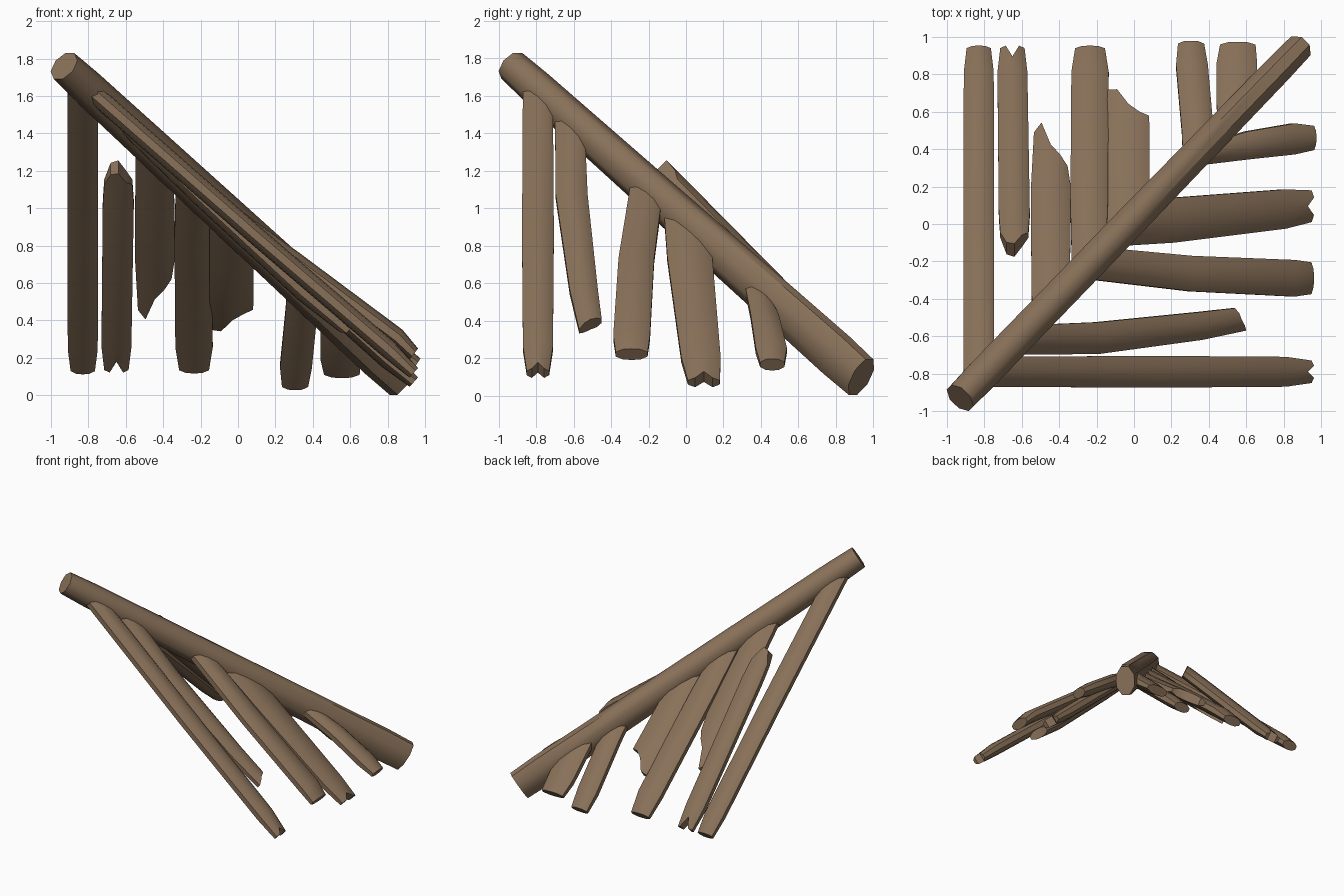
import bpy, bmesh, math
from mathutils import Vector

if "Cube" in bpy.data.objects:
    bpy.data.objects.remove(bpy.data.objects["Cube"])

wood = bpy.data.materials.new("weathered_wood")
wood.diffuse_color = (0.25, 0.165, 0.10, 1)
wood.use_nodes = True
wood.node_tree.nodes["Principled BSDF"].inputs["Base Color"].default_value = wood.diffuse_color


def finish(name, bm, angle):
    bmesh.ops.recalc_face_normals(bm, faces=bm.faces)
    me = bpy.data.meshes.new(name)
    bm.to_mesh(me)
    bm.free()
    me.materials.append(wood)
    ob = bpy.data.objects.new(name, me)
    bpy.context.collection.objects.link(ob)
    bpy.ops.object.select_all(action='DESELECT')
    ob.select_set(True)
    bpy.context.view_layer.objects.active = ob
    bpy.ops.object.shade_smooth_by_angle(angle=math.radians(angle))


def bridge(bm, a, b):
    for i in range(len(a)):
        j = (i + 1) % len(a)
        bm.faces.new((a[i], a[j], b[j], b[i]))


# Ridge beam: eight-sided log, growing deeper towards the ground
bm = bmesh.new()
top, low = Vector((-0.93, -0.93, 1.76)), Vector((0.875, 0.935, 0.098))
axis = (low - top).normalized()
side = axis.cross(Vector((0, 0, 1))).normalized()
up = side.cross(axis)
rings = []
for f, w, h in ((0, .085, .085), (.07, .09, .093), (.5, .088, .108), (.93, .08, .124), (1, .075, .118)):
    c = top.lerp(low, f)
    rings.append([bm.verts.new(c + side * w * math.cos(a) / .96 + up * h * math.sin(a) / .96)
                  for a in [(k + .5) * math.pi / 4 for k in range(8)]])
for a, b in zip(rings, rings[1:]):
    bridge(bm, a, b)
bm.faces.new(rings[0])
bm.faces.new(rings[-1])
finish("ridge_beam", bm, 50)

COLS = (-1, -.55, 0, .55, 1)
THICK = (.4, .9, 1, .9, .4)


def plank(name, along, stations, end=(0,) * 5, start=None, thick=.05):
    """stations: (distance along, sideways position, height, half width).
    end/start: how far each of five columns is pushed, giving split or broken tips."""
    bm = bmesh.new()
    first, last = stations[0], stations[-1]
    d = Vector((last[0] - first[0], last[2] - first[2]))
    slope = d.y / d.x
    n = Vector((-d.y, d.x)).normalized()
    if start is None:                       # mitred to the diagonal beam
        start = [u * first[3] for u in COLS]
    rings = []
    for k, (t, lat, z, hw) in enumerate(stations):
        off = start if k == 0 else end if k == len(stations) - 1 else (0,) * 5
        s = .75 if k == len(stations) - 1 else 1
        ring = []
        for sign, order in ((1, range(5)), (-1, range(4, -1, -1))):
            for i in order:
                q = sign * thick * THICK[i] * s
                tt = t + off[i] + n.x * q
                zz = z + off[i] * slope + n.y * q
                v = lat + COLS[i] * hw
                ring.append(bm.verts.new((tt, v, zz) if along == 'x' else (v, tt, zz)))
        rings.append(ring)
    for a, b in zip(rings, rings[1:]):
        bridge(bm, a, b)
    for r in (rings[0], rings[-1]):         # end caps
        for i in range(4):
            bm.faces.new((r[i], r[i + 1], r[8 - i], r[9 - i]))
    finish(name, bm, 40)


SPLIT = (0, 0, -.035, 0, 0)

# Right slope planks, running towards +x
plank("right_plank_1", 'x', [(-.79, -.79, 1.63, .08), (.1, -.79, .85, .085),
      (.8, -.79, .25, .08), (.94, -.79, .12, .06)], SPLIT)
plank("right_plank_2", 'x', [(-.63, -.62, 1.48, .08), (-.2, -.61, 1.06, .085),
      (.35, -.545, .55, .075), (.55, -.51, .38, .06)], (.04, .02, 0, -.01, -.02))
plank("right_plank_3", 'x', [(-.21, -.21, 1.09, .08), (.3, -.265, .72, .095),
      (.85, -.29, .31, .098), (.94, -.29, .22, .085)])
plank("right_plank_4", 'x', [(0, 0, .9, .12), (.2, .02, .73, .12),
      (.8, .08, .19, .105), (.94, .095, .07, .085)], SPLIT)
plank("right_plank_5", 'x', [(.38, .38, .55, .07), (.6, .42, .42, .075),
      (.85, .455, .24, .083), (.955, .46, .165, .065)])

# Left slope planks, running towards +y
plank("left_plank_1", 'y', [(-.83, -.83, 1.65, .08), (.1, -.83, .87, .082),
      (.8, -.83, .26, .08), (.93, -.83, .14, .065)])
plank("left_plank_2", 'y', [(-.09, -.64, 1.17, .075), (.05, -.64, 1.03, .083),
      (.8, -.65, .27, .08), (.93, -.65, .145, .065)], (0, 0, -.06, 0, 0),
      (.03, -.04, -.05, .0, .03))
plank("left_plank_3", 'y', [(-.45, -.445, 1.32, .1), (-.1, -.445, 1.0, .105),
      (.2, -.445, .73, .105), (.4, -.445, .54, .09)], (.08, .12, 0, -.05, -.1))
plank("left_plank_4", 'y', [(-.25, -.24, 1.13, .09), (.1, -.24, .85, .1),
      (.8, -.235, .27, .1), (.93, -.235, .145, .08)])
plank("left_plank_5", 'y', [(-.03, -.035, .93, .115), (.25, -.035, .7, .118),
      (.5, -.035, .51, .118), (.62, -.03, .43, .11)], (.09, .08, 0, -.04, -.05))
plank("left_plank_6", 'y', [(.36, .345, .58, .08), (.5, .34, .46, .085),
      (.84, .31, .16, .085), (.955, .305, .055, .07)])
plank("left_plank_7", 'y', [(.55, .55, .46, .1), (.68, .55, .35, .11),
      (.85, .55, .2, .108), (.95, .555, .12, .095)])
